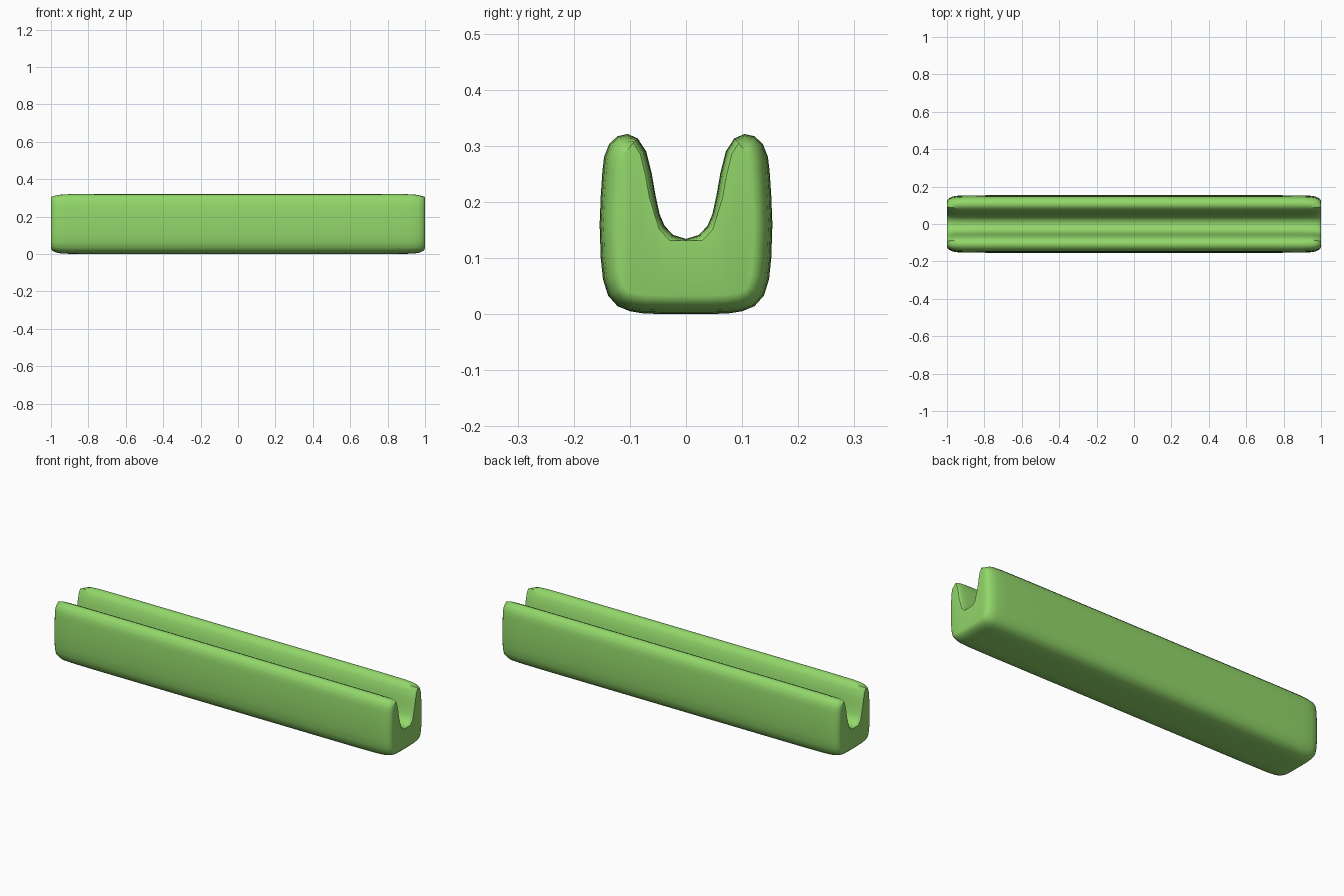
import bpy, bmesh
from mathutils import Vector

cube = bpy.data.objects.get("Cube")
if cube:
    bpy.data.objects.remove(cube)

# One flat colour
green = bpy.data.materials.new("leaf_green")
green.use_nodes = True
colour = (0.29, 0.68, 0.145, 1)
green.diffuse_color = colour
green.node_tree.nodes["Principled BSDF"].inputs["Base Color"].default_value = colour

# Half cross-section (y, z): outer side from the base up to the rim, then down the groove
outer = [(0.04, 0), (0.075, 0.001), (0.1, 0.005), (0.122, 0.014), (0.139, 0.033),
         (0.148, 0.062), (0.152, 0.1), (0.154, 0.16), (0.152, 0.21), (0.149, 0.255),
         (0.146, 0.28), (0.137, 0.303), (0.122, 0.317), (0.104, 0.321)]
groove = [(0.086, 0.313), (0.071, 0.29), (0.061, 0.25), (0.054, 0.21),
          (0.047, 0.178), (0.038, 0.157), (0.023, 0.141)]
half = [Vector(p) for p in outer + groove]
profile = half + [Vector((0, 0.134))] + [Vector((-p.x, p.y)) for p in reversed(half)]

# How far each end ring shrinks inward at its distance along the bar
end_steps = [(0.75, 0), (0.9, 0.001), (0.945, 0.003), (0.97, 0.007),
             (0.988, 0.015), (0.997, 0.024), (1.0, 0.033)]


def inset_profile(amount):
    """Shrink the cross-section along its normals, more gently in the groove."""
    ring = []
    count = len(profile)
    for i, p in enumerate(profile):
        tangent = (profile[(i + 1) % count] - profile[i - 1]).normalized()
        inward = Vector((-tangent.y, tangent.x))
        in_groove = len(outer) <= i < count - len(outer)
        ring.append(p + inward * amount * (0.35 if in_groove else 1))
    return ring


# Grooved bar with softly rounded ends
bm = bmesh.new()
stations = [(-x, d) for x, d in reversed(end_steps)] + end_steps
rings = [[bm.verts.new((x, p.x, p.y)) for p in inset_profile(d)] for x, d in stations]
for a, b in zip(rings, rings[1:]):
    for i in range(len(a)):
        j = (i + 1) % len(a)
        bm.faces.new((a[i], a[j], b[j], b[i]))

# End caps: strips joining mirrored sides of the base, and each upright arm
n = len(profile)
for ring in (rings[0], rings[-1]):
    bm.faces.new(ring)
bmesh.ops.triangulate(bm, faces=[f for f in bm.faces if len(f.verts) > 4])
bmesh.ops.recalc_face_normals(bm, faces=bm.faces[:])

mesh = bpy.data.meshes.new("grooved_bar")
bm.to_mesh(mesh)
bm.free()
mesh.materials.append(green)
bar = bpy.data.objects.new("grooved_bar", mesh)
bpy.context.collection.objects.link(bar)
bpy.ops.object.select_all(action="DESELECT")
bar.select_set(True)
bpy.context.view_layer.objects.active = bar
bpy.ops.object.shade_smooth_by_angle(angle=0.7)
